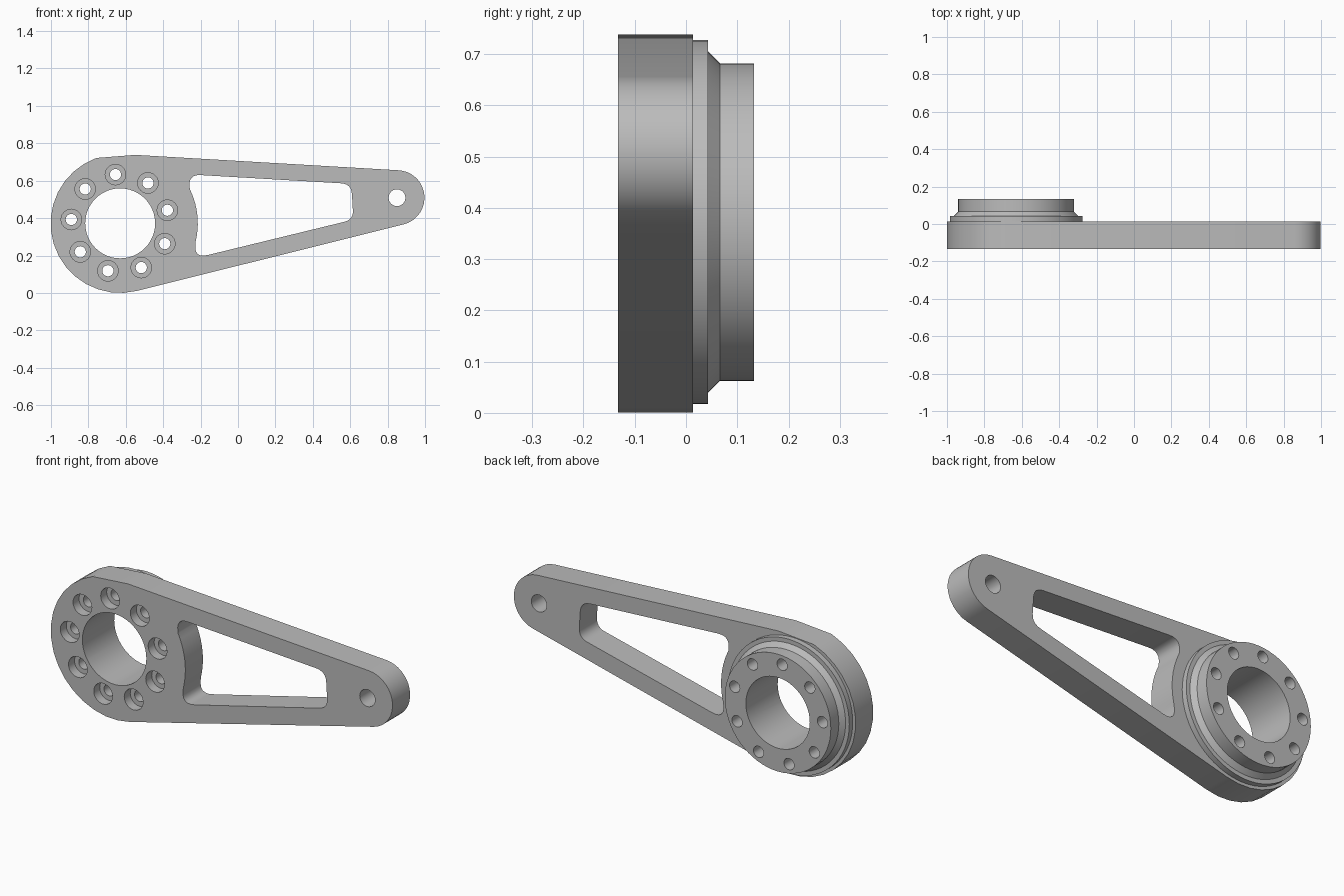
import bpy
import bmesh
from math import cos, sin, radians, pi
from mathutils import Vector

if "Cube" in bpy.data.objects:
    bpy.data.objects.remove(bpy.data.objects["Cube"])

FRONT, BACK, BOSS_BACK = -0.133, 0.014, 0.133
HUB = Vector((-0.63, 0.372))
TIP = Vector((0.85, 0.509))

metal = bpy.data.materials.new("plain grey metal")
metal.use_nodes = True
metal.diffuse_color = (0.5, 0.5, 0.5, 1)
metal.node_tree.nodes["Principled BSDF"].inputs["Base Color"].default_value = (0.5, 0.5, 0.5, 1)


def polar(centre, radius, degrees):
    a = radians(degrees)
    return centre + radius * Vector((cos(a), sin(a)))


def arc(centre, radius, start, end, steps):
    return [polar(centre, radius, start + (end - start) * i / steps) for i in range(steps + 1)]


def fillet(before, corner, after, length, steps=6):
    """Rounded corner between two edges."""
    a = corner + (before - corner).normalized() * length
    b = corner + (after - corner).normalized() * length
    return [a * (1 - t) ** 2 + corner * 2 * t * (1 - t) + b * t * t
            for t in (i / steps for i in range(steps + 1))]


def bridge(bm, rings):
    """Closed solid through a stack of equal rings."""
    n = len(rings[0])
    for lower, upper in zip(rings, rings[1:]):
        for i in range(n):
            j = (i + 1) % n
            bm.faces.new((lower[i], lower[j], upper[j], upper[i]))
    bm.faces.new(rings[0])
    bm.faces.new(rings[-1])


def prism(bm, outline, y0, y1):
    bridge(bm, [[bm.verts.new((p.x, y, p.y)) for p in outline] for y in (y0, y1)])


def turned(bm, centre, profile, sides):
    """Solid of revolution along y from (radius, y) pairs."""
    bridge(bm, [[bm.verts.new((p.x, y, p.y))
                 for p in (polar(centre, r, 360 * i / sides) for i in range(sides))]
                for r, y in profile])


def make_object(name, bm):
    bmesh.ops.recalc_face_normals(bm, faces=bm.faces)
    mesh = bpy.data.meshes.new(name)
    bm.to_mesh(mesh)
    bm.free()
    mesh.materials.append(metal)
    obj = bpy.data.objects.new(name, mesh)
    bpy.context.collection.objects.link(obj)
    return obj


def combine(target, tool, operation):
    mod = target.modifiers.new(operation.lower(), 'BOOLEAN')
    mod.operation = operation
    mod.solver = 'EXACT'
    mod.object = tool
    tool.hide_render = True
    bpy.context.view_layer.objects.active = target
    bpy.ops.object.modifier_apply(modifier=mod.name)
    bpy.data.objects.remove(tool)


# Tapered arm plate with a large hub end and a small tip end
bm = bmesh.new()
outline = [Vector((-0.55, 0.738))]
outline += arc(HUB, 0.372, 110, 284, 16)
outline += arc(TIP, 0.147, -76, 86, 18)
prism(bm, outline, FRONT, BACK)
arm = make_object("lever_arm", bm)

# Stepped boss behind the hub: flange, chamfer and collar
bm = bmesh.new()
turned(bm, HUB, [(0.355, -0.03), (0.355, 0.043), (0.333, 0.043),
                 (0.31, 0.066), (0.31, BOSS_BACK)], 64)
boss = make_object("boss", bm)
combine(arm, boss, 'UNION')

# Openings: hub bore, tip hole, ring of counterbored bolt holes
bm = bmesh.new()
turned(bm, HUB, [(0.187, -0.3), (0.187, 0.3)], 48)
turned(bm, TIP, [(0.045, -0.3), (0.045, 0.3)], 24)
for k in range(9):
    turned(bm, polar(HUB, 0.262, 95.5 + 40 * k),
           [(0.055, -0.3), (0.055, FRONT + 0.05), (0.03, FRONT + 0.05), (0.03, 0.3)], 24)

# Rounded window whose hub side follows the boss
top_left, top_right = Vector((-0.268, 0.634)), Vector((0.606, 0.583))
low_right, low_left = Vector((0.617, 0.392)), Vector((-0.238, 0.184))
hub_side = arc(HUB, 0.415, -13, 26, 10)
window = hub_side
window = window + fillet(hub_side[-1], top_left, top_right, 0.07)
window += fillet(top_left, top_right, low_right, 0.055)
window += fillet(top_right, low_right, low_left, 0.05)
window += fillet(low_right, low_left, hub_side[0], 0.08)
prism(bm, window, -0.3, 0.3)
openings = make_object("openings_cutter", bm)
combine(arm, openings, 'DIFFERENCE')

bpy.ops.object.select_all(action='DESELECT')
arm.select_set(True)
bpy.context.view_layer.objects.active = arm
bpy.ops.object.shade_smooth_by_angle(angle=radians(30))
